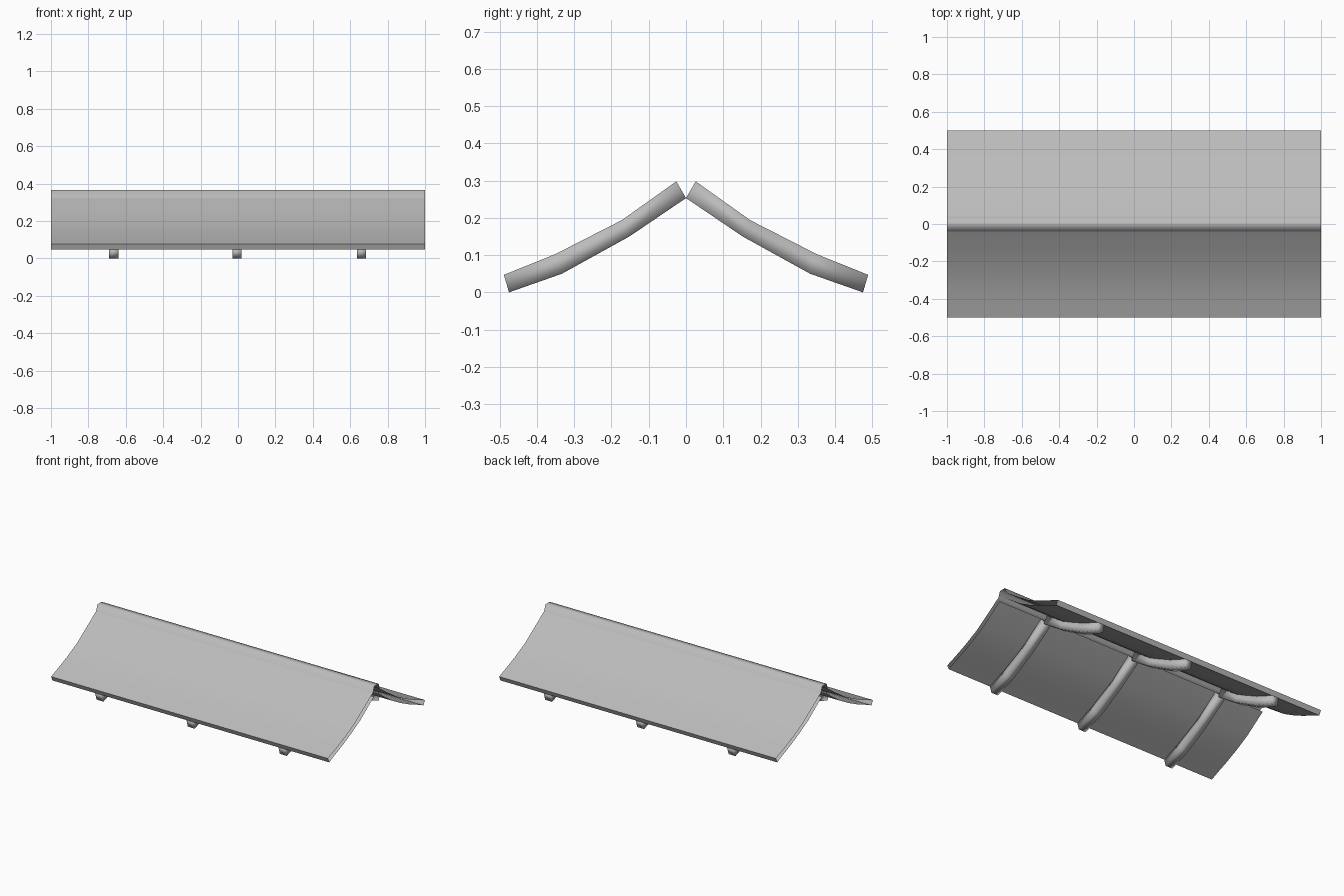
import bpy, bmesh, math

cube = bpy.data.objects.get("Cube")
if cube:
    bpy.data.objects.remove(cube, do_unlink=True)

grey = bpy.data.materials.new("plain grey")
grey.use_nodes = True
colour = (0.5, 0.5, 0.5, 1)
grey.diffuse_color = colour
grey.node_tree.nodes["Principled BSDF"].inputs["Base Color"].default_value = colour


def finish(name, bm, angle):
    bmesh.ops.recalc_face_normals(bm, faces=bm.faces)
    mesh = bpy.data.meshes.new(name)
    bm.to_mesh(mesh)
    bm.free()
    mesh.materials.append(grey)
    obj = bpy.data.objects.new(name, mesh)
    bpy.context.collection.objects.link(obj)
    bpy.ops.object.select_all(action='DESELECT')
    obj.select_set(True)
    bpy.context.view_layer.objects.active = obj
    bpy.ops.object.shade_smooth_by_angle(angle=math.radians(angle))
    return obj


def sheet(name, profile, angle, up=True):
    """Open strip following a (y, z) profile along the whole length."""
    bm = bmesh.new()
    ends = [[bm.verts.new((x, y, z)) for y, z in profile] for x in (-1, 1)]
    faces = []
    for i in range(len(profile) - 1):
        faces.append(bm.faces.new((ends[0][i], ends[1][i], ends[1][i + 1], ends[0][i + 1])))
    obj = finish(name, bm, angle)
    # the first strip is always an upper surface
    if (obj.data.polygons[0].normal.z > 0) != up:
        obj.data.flip_normals()
    return obj


def rafter(name, x, side):
    """Bent square beam under one slope."""
    lower = [(0.475, 0.0), (0.333, 0.05), (0.152, 0.15), (0.0, 0.253)]
    upper = [(0.489, 0.047), (0.35, 0.103), (0.172, 0.194), (0.026, 0.298)]
    bm = bmesh.new()
    rings = []
    for (ly, lz), (uy, uz) in zip(lower, upper):
        rings.append([bm.verts.new(c) for c in (
            (x - 0.025, side * ly, lz), (x + 0.025, side * ly, lz),
            (x + 0.025, side * uy, uz), (x - 0.025, side * uy, uz))])
    for a, b in zip(rings, rings[1:]):
        for i in range(4):
            j = (i + 1) % 4
            bm.faces.new((a[i], a[j], b[j], b[i]))
    bm.faces.new(rings[0])
    bm.faces.new(rings[-1])
    finish(name, bm, 180)


# Slopes: covering, eave board and lining in one folded strip
covering = [(0.045, 0.322), (0.123, 0.268), (0.23, 0.196),
            (0.338, 0.142), (0.42, 0.108), (0.5, 0.077)]
lining = [(0.487, 0.047), (0.42, 0.077), (0.345, 0.107),
          (0.25, 0.153), (0.165, 0.2), (0.026, 0.299)]
for side, label in ((-1, "front"), (1, "back")):
    sheet(label + "_slope", [(side * y, z) for y, z in covering + lining], 40)
    for x, place in ((-0.665, "right"), (-0.005, "middle"), (0.66, "left")):
        rafter(f"{label}_{place}_rafter", x, side)

# Ridge cap over the gap between the slopes
half = [(0.047, 0.32), (0.036, 0.327), (0.022, 0.366)]
sheet("ridge_cap", [(-y, z) for y, z in half] + [(y, z) for y, z in reversed(half)], 80)
